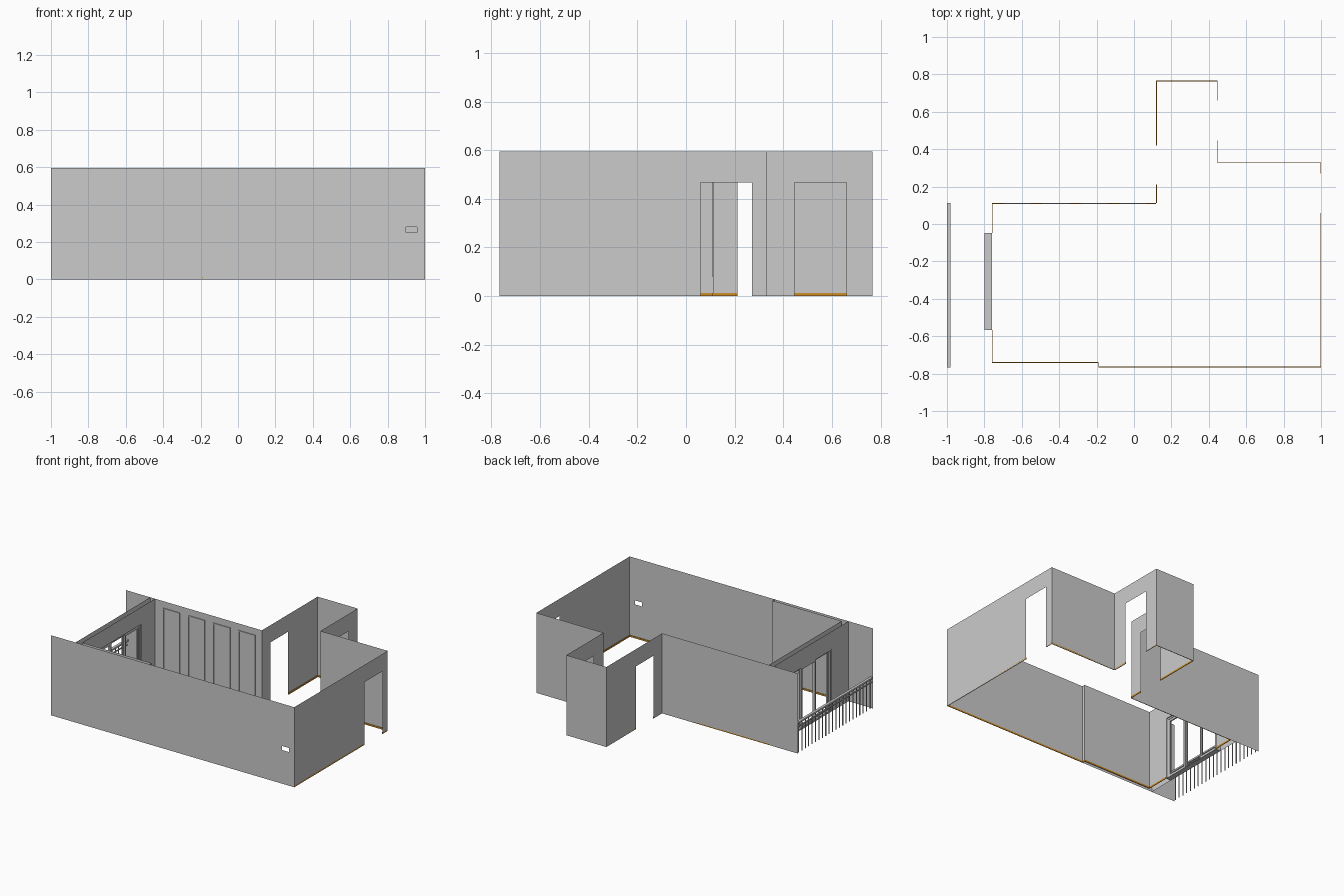
import bpy, bmesh
from mathutils import Vector

if "Cube" in bpy.data.objects:
    bpy.data.objects.remove(bpy.data.objects["Cube"])

H, DOOR_H = 0.595, 0.467
FRONT, REAR = -0.767, 0.767          # outer y limits
PANEL_Y, SIDE_Y = -0.743, 0.112      # recessed front lining, long rear wall
WIN_IN, WIN_OUT = -0.76, -0.80       # inner and outer skins of the window wall
WIN = (-0.567, -0.048)               # window opening along y

wood = bpy.data.materials.new("skirting_wood")
wood.diffuse_color = (0.62, 0.27, 0.02, 1)
wood.use_nodes = True
wood.node_tree.nodes["Principled BSDF"].inputs["Base Color"].default_value = wood.diffuse_color


def make(name, bm, mat=None):
    bmesh.ops.remove_doubles(bm, verts=bm.verts, dist=1e-5)
    me = bpy.data.meshes.new(name)
    bm.to_mesh(me)
    bm.free()
    ob = bpy.data.objects.new(name, me)
    bpy.context.collection.objects.link(ob)
    if mat:
        me.materials.append(mat)
    return ob


def add_box(bm, lo, hi):
    vs = bmesh.ops.create_cube(bm, size=1)["verts"]
    lo, hi = Vector(lo), Vector(hi)
    for v in vs:
        v.co = (lo + hi) / 2 + v.co * (hi - lo)


def wall(name, a, b, hole=None):
    """Thin wall from a to b (xy); hole = (start, end, z0, z1) measured along the wall."""
    a, b = Vector(a), Vector(b)
    length = (b - a).length
    d = (b - a) / length
    if hole:
        s, e, z0, z1 = hole
        rects = [(0, s, 0, H), (e, length, 0, H), (s, e, z1, H)]
        if z0 > 0:
            rects.append((s, e, 0, z0))
    else:
        rects = [(0, length, 0, H)]
    bm = bmesh.new()
    for s, e, z0, z1 in rects:
        p, q = a + d * s, a + d * e
        bm.faces.new([bm.verts.new((r.x, r.y, z)) for r, z in
                      ((q, z0), (p, z0), (p, z1), (q, z1))])
    return make(name, bm)


def skirting(name, a, b, gaps=()):
    """Boards on the left (room) side of a run from a to b, skipping gaps."""
    a, b = Vector(a), Vector(b)
    length = (b - a).length
    d = (b - a) / length
    n = Vector((-d.y, d.x)) * 0.004
    cuts = [0] + [c for g in gaps for c in g] + [length]
    bm = bmesh.new()
    for s, e in zip(cuts[::2], cuts[1::2]):
        p, q = a + d * s, a + d * e + n
        add_box(bm, (min(p.x, q.x), min(p.y, q.y), 0),
                (max(p.x, q.x), max(p.y, q.y), 0.012))
    make(name, bm, wood)


# Room walls, walked counter-clockwise so the room is on the left
runs = [
    ("recess_lining", (WIN_IN, PANEL_Y), (-0.19, PANEL_Y), None),
    ("recess_step", (-0.19, PANEL_Y), (-0.19, FRONT), None),
    ("right_wall", (1, FRONT), (1, 0.33), (0.827, 1.038, 0, DOOR_H)),
    ("hall_wall", (1, 0.33), (0.447, 0.33), None),
    ("hall_right_wall", (0.447, 0.33), (0.447, REAR), (0.116, 0.329, 0, DOOR_H)),
    ("hall_rear_wall", (0.447, REAR), (0.118, REAR), None),
    ("hall_left_wall", (0.118, REAR), (0.118, SIDE_Y), (0.347, 0.555, 0, DOOR_H)),
    ("window_wall_inner", (WIN_IN, SIDE_Y), (WIN_IN, PANEL_Y),
     (SIDE_Y - WIN[1], SIDE_Y - WIN[0], 0, DOOR_H)),
]
for name, a, b, hole in runs:
    wall(name, a, b, hole)
    skirting(name + "_skirting", a, b, [hole[:2]] if hole else [])

# Long walls that carry on past the room to flank the balcony
wall("front_wall", (-1, FRONT), (1, FRONT), (1.897, 1.957, 0.25, 0.28))
skirting("front_skirting", (-0.19, FRONT), (1, FRONT))
wall("rear_wall", (0.118, SIDE_Y), (-1, SIDE_Y))
skirting("rear_skirting", (0.118, SIDE_Y), (WIN_IN, SIDE_Y))
wall("window_wall_outer", (WIN_OUT, FRONT), (WIN_OUT, SIDE_Y),
     (WIN[0] - FRONT, WIN[1] - FRONT, 0, DOOR_H))

# Window reveal: tube joining the two skins
bm = bmesh.new()
ring = [(WIN[0], 0), (WIN[1], 0), (WIN[1], DOOR_H), (WIN[0], DOOR_H)]
for (y0, z0), (y1, z1) in zip(ring, ring[1:] + ring[:1]):
    bm.faces.new([bm.verts.new(c) for c in ((WIN_OUT, y0, z0), (WIN_OUT, y1, z1),
                                            (WIN_IN, y1, z1), (WIN_IN, y0, z0))])
make("window_reveal", bm)


def frame(bm, x0, x1, y0, y1, z0, z1, w):
    add_box(bm, (x0, y0, z0), (x1, y0 + w, z1))
    add_box(bm, (x0, y1 - w, z0), (x1, y1, z1))
    add_box(bm, (x0, y0 + w, z0), (x1, y1 - w, z0 + w))
    add_box(bm, (x0, y0 + w, z1 - w), (x1, y1 - w, z1))


# Three-pane glazed balcony door, middle pane on the other track
bm = bmesh.new()
frame(bm, -0.797, -0.767, WIN[0], WIN[1], 0, DOOR_H, 0.012)
make("door_frame", bm)
step = (WIN[1] - WIN[0] - 0.024) / 3
for i in range(3):
    bm = bmesh.new()
    x = -0.794 if i % 2 else -0.782
    y = WIN[0] + 0.012 + i * step
    frame(bm, x, x + 0.011, y - 0.004, y + step + 0.004, 0.012, DOOR_H - 0.012, 0.015)
    make(f"door_pane_frame_{i + 1}", bm)

# Four moulding frames on the rear wall
for i in range(4):
    x = -0.695 + i * 0.206
    bm = bmesh.new()
    w, y0, y1 = 0.009, SIDE_Y - 0.006, SIDE_Y
    add_box(bm, (x, y0, 0.08), (x + w, y1, 0.545))
    add_box(bm, (x + 0.141 - w, y0, 0.08), (x + 0.141, y1, 0.545))
    add_box(bm, (x + w, y0, 0.08), (x + 0.141 - w, y1, 0.08 + w))
    add_box(bm, (x + w, y0, 0.545 - w), (x + 0.141 - w, y1, 0.545))
    make(f"wall_moulding_{i + 1}", bm)

# Balcony railing: handrail, lower rail and balusters
bm = bmesh.new()
add_box(bm, (-1, FRONT, 0.22), (-0.98, SIDE_Y, 0.232))
make("handrail", bm)
bm = bmesh.new()
add_box(bm, (-0.994, FRONT, 0.19), (-0.986, SIDE_Y, 0.197))
make("lower_rail", bm)
bm = bmesh.new()
COUNT = 22
for i in range(COUNT):
    y = FRONT + (i + 0.5) * (SIDE_Y - FRONT) / COUNT
    add_box(bm, (-0.9925, y - 0.0025, 0), (-0.9875, y + 0.0025, 0.22))
make("balusters", bm)
